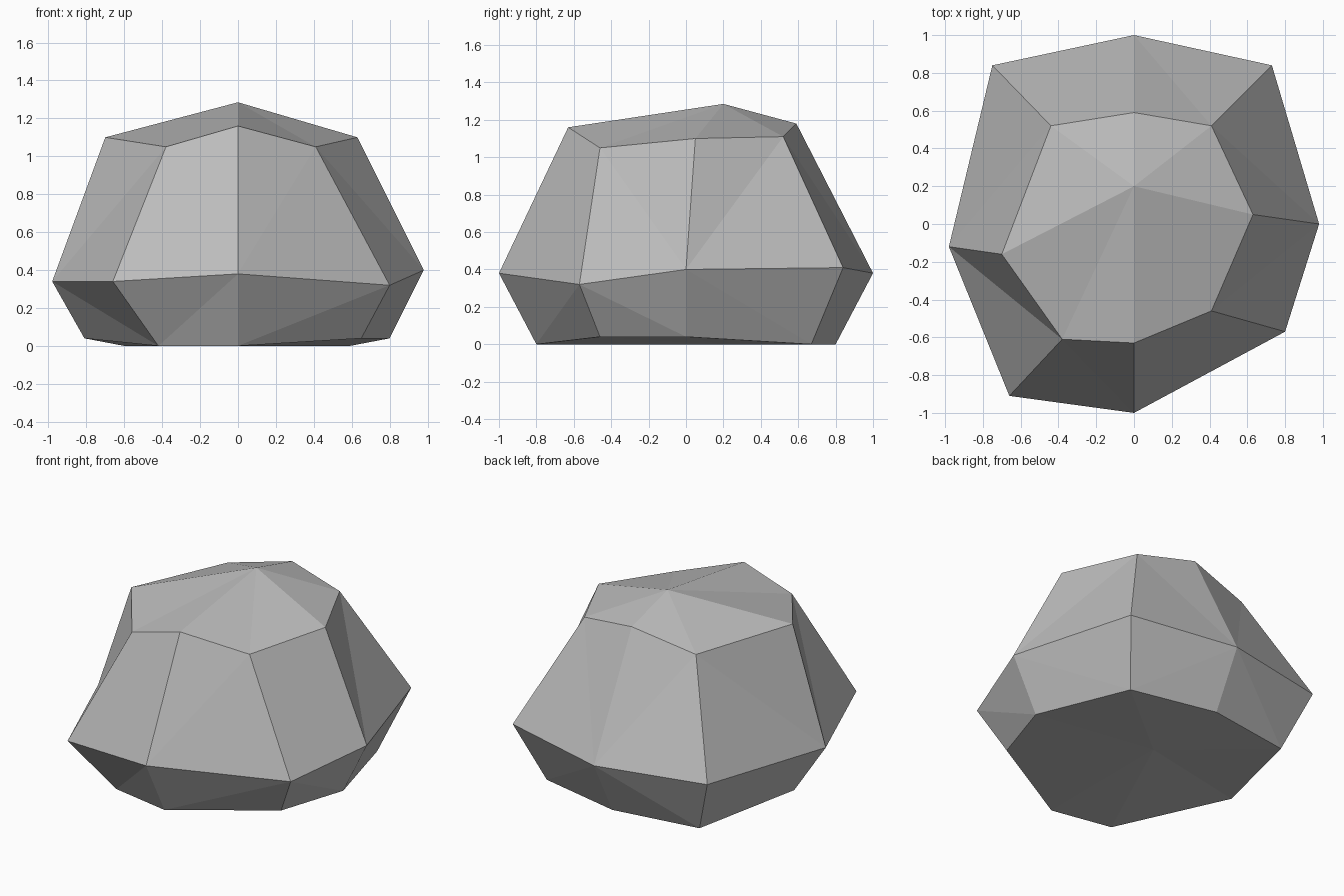
import bpy
import bmesh

cube = bpy.data.objects.get("Cube")
if cube:
    bpy.data.objects.remove(cube, do_unlink=True)

# Three eight-sided rings of the boulder, starting at the back
BASE = [(0, .80, 0), (.59, .67, 0), (.80, 0, .04), (.65, -.46, .04),
        (0, -.80, 0), (-.42, -.72, 0), (-.81, -.02, .04), (-.60, .71, 0)]
BELLY = [(0, 1, .38), (.73, .84, .41), (.98, 0, .40), (.80, -.57, .32),
         (0, -1, .38), (-.66, -.91, .34), (-.98, -.12, .34), (-.75, .84, .39)]
SHOULDER = [(0, .59, 1.18), (.41, .52, 1.11), (.63, .05, 1.10), (.41, -.46, 1.05),
            (0, -.63, 1.16), (-.38, -.61, 1.05), (-.70, -.16, 1.10), (-.44, .52, 1.08)]

bm = bmesh.new()
rings = [[bm.verts.new(p) for p in ring] for ring in (BASE, BELLY, SHOULDER)]
underside = bm.verts.new((0, .19, 0))
peak = bm.verts.new((0, .20, 1.285))

# Side facets between neighbouring rings
for lower, upper in zip(rings, rings[1:]):
    for i in range(8):
        j = (i + 1) % 8
        bm.faces.new((lower[i], lower[j], upper[j], upper[i]))

# Fans closing the underside and the peak
for centre, ring in ((underside, rings[0]), (peak, rings[-1])):
    for i in range(8):
        bm.faces.new((centre, ring[i], ring[(i + 1) % 8]))

bmesh.ops.triangulate(bm, faces=bm.faces[:], quad_method='SHORT_EDGE')
bmesh.ops.recalc_face_normals(bm, faces=bm.faces[:])

mesh = bpy.data.meshes.new("boulder")
bm.to_mesh(mesh)
bm.free()

# Grey stone
stone = bpy.data.materials.new("grey_stone")
stone.use_nodes = True
colour = (.5, .5, .5, 1)
stone.diffuse_color = colour
shader = stone.node_tree.nodes["Principled BSDF"]
shader.inputs["Base Color"].default_value = colour
shader.inputs["Roughness"].default_value = .9
mesh.materials.append(stone)

boulder = bpy.data.objects.new("boulder", mesh)
bpy.context.collection.objects.link(boulder)
